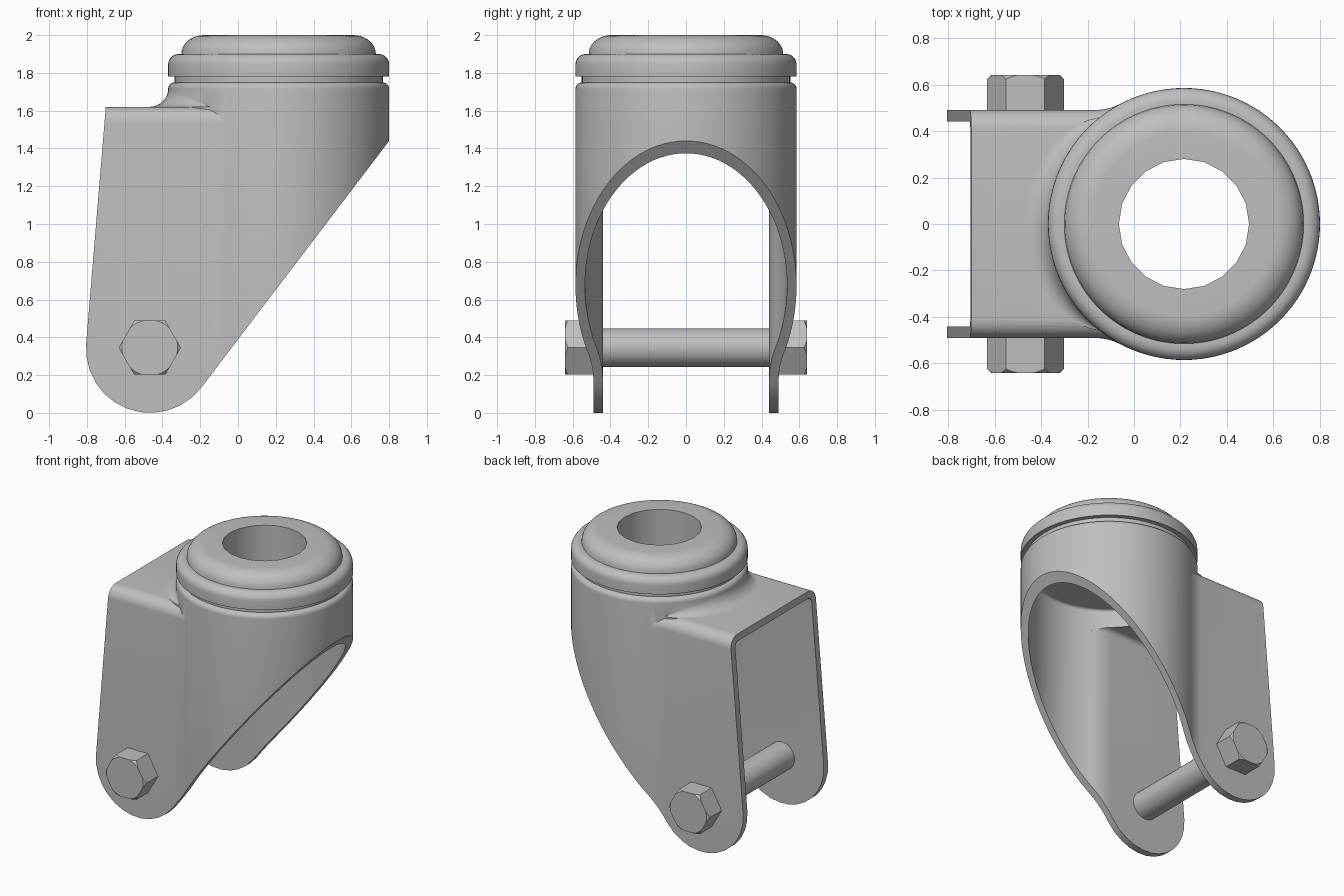
import bpy, bmesh
from math import sin, cos, pi, hypot, acos, atan2, sqrt

cube = bpy.data.objects.get("Cube")
if cube:
    bpy.data.objects.remove(cube, do_unlink=True)

AXIS_X = 0.215            # swivel axis
R = 0.585                 # housing radius
WALL = 0.05               # sheet thickness
PLATE = 0.49              # outer half width of the fork
DECK = 1.62               # height of the fork roof
BOLT = (-0.467, 0.345)    # axle position in x, z

steel = bpy.data.materials.new("grey_steel")
steel.use_nodes = True
GREY = (0.52, 0.52, 0.52, 1)
steel.diffuse_color = GREY
steel.node_tree.nodes["Principled BSDF"].inputs["Base Color"].default_value = GREY


def loft(name, sections):
    """Closed solid through sections that have equal point counts."""
    bm = bmesh.new()
    rings = [[bm.verts.new(p) for p in s] for s in sections]
    for a, b in zip(rings, rings[1:]):
        for i in range(len(a)):
            j = (i + 1) % len(a)
            bm.faces.new((a[i], a[j], b[j], b[i]))
    bm.faces.new(rings[0])
    bm.faces.new(rings[-1])
    bmesh.ops.recalc_face_normals(bm, faces=bm.faces)
    me = bpy.data.meshes.new(name)
    bm.to_mesh(me)
    bm.free()
    me.materials.append(steel)
    ob = bpy.data.objects.new(name, me)
    bpy.context.collection.objects.link(ob)
    return ob


def activate(ob):
    bpy.ops.object.select_all(action='DESELECT')
    ob.select_set(True)
    bpy.context.view_layer.objects.active = ob


def combine(ob, tool, operation):
    mod = ob.modifiers.new("cut", 'BOOLEAN')
    mod.operation, mod.object, mod.solver = operation, tool, 'EXACT'
    activate(ob)
    bpy.ops.object.modifier_apply(modifier=mod.name)
    bpy.data.objects.remove(tool, do_unlink=True)


def upright(name, profile, n=96):
    """Turned solid about the swivel axis from (radius, z) pairs."""
    turn = [2 * pi * i / n for i in range(n)]
    return loft(name, [[(AXIS_X + r * cos(t), r * sin(t), z) for t in turn] for r, z in profile])


def crosswise(name, profile, n=32):
    """Turned solid about the axle from (radius, y) pairs."""
    turn = [2 * pi * i / n for i in range(n)]
    return loft(name, [[(BOLT[0] + r * cos(t), y, BOLT[1] + r * sin(t)) for t in turn]
                       for r, y in profile])


def fork_outline(inset, z):
    """Plan of the fork, flaring into the round housing."""
    f = 0.25 + inset
    half = PLATE - inset
    cy = PLATE + 0.25
    reach = R + 0.25
    cx = AXIS_X - sqrt(reach ** 2 - cy ** 2)
    sweep = atan2(cy, AXIS_X - cx)
    end = pi / 2 - sweep
    side = [(-1, half)]
    for i in range(9):
        a = end * i / 8
        side.append((cx + f * sin(a), cy - f * cos(a)))
    side.append((0.1, 0.4))
    return [(x, y, z) for x, y in side] + [(x, -y, z) for x, y in reversed(side)]


def fork_solid(name, inset, top, rounding):
    sections = [fork_outline(inset, -0.3)]
    for i in range(9):
        a = pi / 2 * i / 8
        sections.append(fork_outline(inset + rounding * (1 - cos(a)),
                                     top - rounding + rounding * sin(a)))
    return loft(name, sections)


def rounded_can(name, r, top, rounding):
    arc = [pi / 2 * i / 6 for i in range(7)]
    return upright(name, [(r, -0.3)] + [(r - rounding * (1 - cos(a)),
                                         top - rounding * (1 - sin(a))) for a in arc])


# Fork and housing: outer body
body = fork_solid("fork_housing", 0, DECK, 0.08)
combine(body, rounded_can("can", R, 1.75, 0.035), 'UNION')

# Fillet where the fork roof meets the housing, fading at both sides
sections = []
for i in range(-16, 17):
    u = i / 16
    s = 0.1 * (1 - abs(u) ** 3) + 0.002
    t = pi + 0.9 * u
    prof = [(R - 0.1, DECK - 0.1), (R - 0.1, DECK + s)]
    for k in range(9):
        a = pi / 2 * k / 8
        prof.append((R - 0.002 + s * (1 - cos(a)), DECK + s * (1 - sin(a))))
    prof.append((R + s - 0.002, DECK - 0.1))
    sections.append([(AXIS_X + r * cos(t), r * sin(t), z) for r, z in prof])
combine(body, loft("fillet", sections), 'UNION')

# Hollow interior and swivel hole
combine(body, fork_solid("hollow", WALL, DECK - WALL, 0.035), 'DIFFERENCE')
combine(body, rounded_can("bore", R - WALL, 1.70, 0.02), 'DIFFERENCE')
combine(body, upright("hole", [(0.28, 1.5), (0.28, 2.2)], 20), 'DIFFERENCE')

# Side silhouette: round foot with two tangent edges
FOOT_X, FOOT_R = -0.465, 0.34


def tangent_angle(x, z, sign):
    dx, dz = x - FOOT_X, z - FOOT_R
    return atan2(dz, dx) + sign * acos(FOOT_R / hypot(dx, dz))


start = tangent_angle(-0.7, DECK, 1)
stop = tangent_angle(0.8, 1.44, -1) + 2 * pi
arc = [start + (stop - start) * i / 12 for i in range(13)]
side = [(FOOT_X + FOOT_R * cos(a), FOOT_R + FOOT_R * sin(a)) for a in arc]


def extend(p, q, k):
    return (p[0] + k * (q[0] - p[0]), p[1] + k * (q[1] - p[1]))


side.append(extend(side[-1], (0.8, 1.44), 1.4))
side.append((side[-1][0], 2.2))
side.append(extend(side[0], (-0.7, DECK), 1.4))
combine(body, loft("silhouette", [[(x, y, z) for x, z in side] for y in (-1, 1)]), 'INTERSECT')

# Swivel bearing: neck, rounded flange and domed cap
profile = [(0.552, 1.745), (0.552, 1.782), (R, 1.782), (R, 1.845)]
profile += [(0.53 + 0.055 * cos(a), 1.845 + 0.055 * sin(a)) for a in
            [pi / 2 * i / 6 for i in range(1, 7)]]
profile.append((0.515, 1.9))
profile += [(0.395 + 0.12 * cos(a), 1.9 + 0.1 * sin(a)) for a in
            [0.25 + (pi / 2 - 0.25) * i / 8 for i in range(9)]]
bearing = upright("swivel_bearing", profile)
combine(bearing, upright("hole", [(0.28, 1.5), (0.28, 2.2)], 20), 'DIFFERENCE')

# Axle and chamfered hexagonal heads
parts = [body, bearing, crosswise("axle", [(0.102, -0.46), (0.102, 0.46)])]
for name, s in (("front_hex_head", -1), ("back_hex_head", 1)):
    head = crosswise(name, [(0.165, 0.485 * s), (0.165, 0.64 * s)], 6)
    combine(head, crosswise("chamfer", [(0.2, 0.4 * s), (0.2, 0.58 * s), (0.167, 0.622 * s),
                                        (0.142, 0.645 * s)], 48), 'INTERSECT')
    parts.append(head)

for ob in parts:
    activate(ob)
    bpy.ops.object.shade_smooth_by_angle(angle=0.5)
